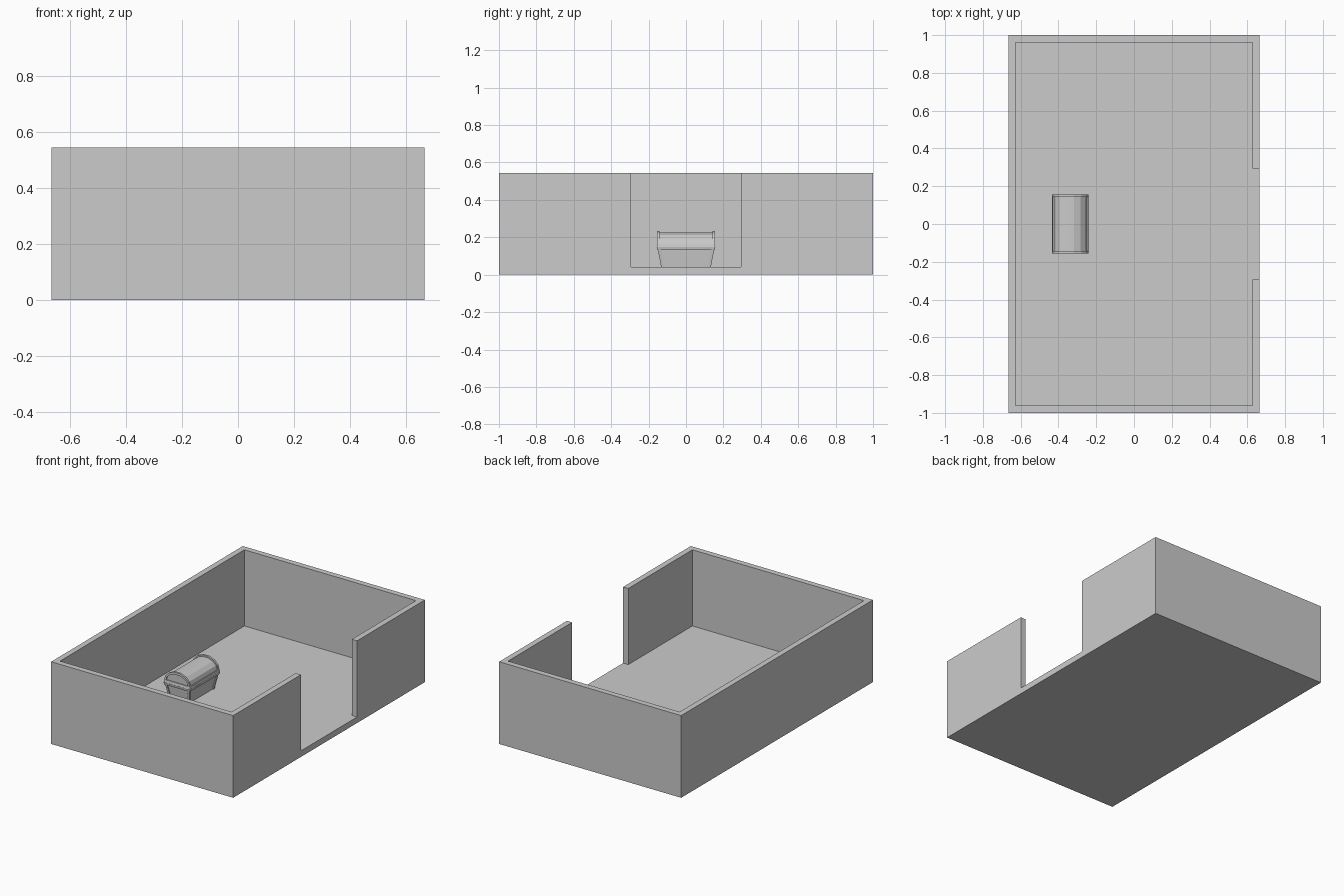
import bpy, bmesh
from math import pi, cos, sin

if "Cube" in bpy.data.objects:
    bpy.data.objects.remove(bpy.data.objects["Cube"])

CX = -0.3375   # chest centre along x


def make_object(name, bm):
    bmesh.ops.recalc_face_normals(bm, faces=bm.faces[:])
    mesh = bpy.data.meshes.new(name)
    bm.to_mesh(mesh)
    bm.free()
    obj = bpy.data.objects.new(name, mesh)
    bpy.context.collection.objects.link(obj)
    return obj


def prism(name, points, offset):
    """Extrude a planar outline along an offset vector."""
    bm = bmesh.new()
    face = bm.faces.new([bm.verts.new(p) for p in points])
    ext = bmesh.ops.extrude_face_region(bm, geom=[face], use_keep_orig=True)
    moved = [v for v in ext["geom"] if isinstance(v, bmesh.types.BMVert)]
    bmesh.ops.translate(bm, verts=moved, vec=offset)
    return make_object(name, bm)


def frustum(name, low, high):
    """Tapered box between two rectangles (x0, x1, y0, y1, z)."""
    bm = bmesh.new()
    rings = [[bm.verts.new(p) for p in ((x0, y0, z), (x1, y0, z), (x1, y1, z), (x0, y1, z))]
             for x0, x1, y0, y1, z in (low, high)]
    for ring in rings:
        bm.faces.new(ring)
    for i in range(4):
        j = (i + 1) % 4
        bm.faces.new((rings[0][i], rings[0][j], rings[1][j], rings[1][i]))
    return make_object(name, bm)


def centred(hx, hy, z):
    return (CX - hx, CX + hx, -hy, hy, z)


def arch(rx, rz, y, z0=0.163, n=7):
    return [(CX + rx * cos(pi * i / n), y, z0 + rz * sin(pi * i / n)) for i in range(n + 1)]


# Open-topped room: a block with the interior and doorway cut out in one go
room = frustum("room", (-0.665, 0.665, -1, 1, 0), (-0.665, 0.665, -1, 1, 0.543))
outline = [(-0.627, -0.962), (0.627, -0.962), (0.627, -0.293), (0.75, -0.293),
           (0.75, 0.293), (0.627, 0.293), (0.627, 0.962), (-0.627, 0.962)]
cutter = prism("room_cutter", [(x, y, 0.04) for x, y in outline], (0, 0, 1))
cutter.hide_render = True
cutter.hide_set(True)
cut = room.modifiers.new("interior", "BOOLEAN")
cut.operation = "DIFFERENCE"
cut.solver = "EXACT"
cut.object = cutter

# Chest body: stacked planks following the taper
PLANKS = 4
Z0, Z1 = 0.04, 0.138


def taper(t, inset=0.0):
    return 0.073 + 0.018 * t - inset, 0.133 + 0.018 * t - inset


for i in range(PLANKS):
    a, b = i / PLANKS, (i + 1) / PLANKS
    frustum(f"chest_plank_{i + 1}",
            centred(*taper(a, 0.005), Z0 + (Z1 - Z0) * a),
            centred(*taper(b, 0.007), Z0 + (Z1 - Z0) * b))

# Corner posts
for sx in (-1, 1):
    for sy in (-1, 1):
        def corner(t, z):
            hx, hy = taper(t)
            xs = sorted((CX + sx * hx, CX + sx * (hx - 0.014)))
            ys = sorted((sy * hy, sy * (hy - 0.014)))
            return (*xs, *ys, z)
        frustum(f"chest_post_{sx}_{sy}", corner(0, Z0), corner(1, Z1))

# Bands around the top of the body and the base of the lid
frustum("chest_body_band", centred(0.094, 0.154, 0.133), centred(0.097, 0.157, 0.149))
frustum("chest_lid_band", centred(0.096, 0.156, 0.149), centred(0.093, 0.153, 0.165))

# Barrel lid with a raised arch at each end
prism("chest_lid", arch(0.087, 0.063, -0.147), (0, 0.294, 0))
for side, y in (("front", -0.155), ("back", 0.142)):
    ring = arch(0.094, 0.073, y) + arch(0.082, 0.057, y)[::-1]
    prism(f"chest_lid_rim_{side}", ring, (0, 0.013, 0))
